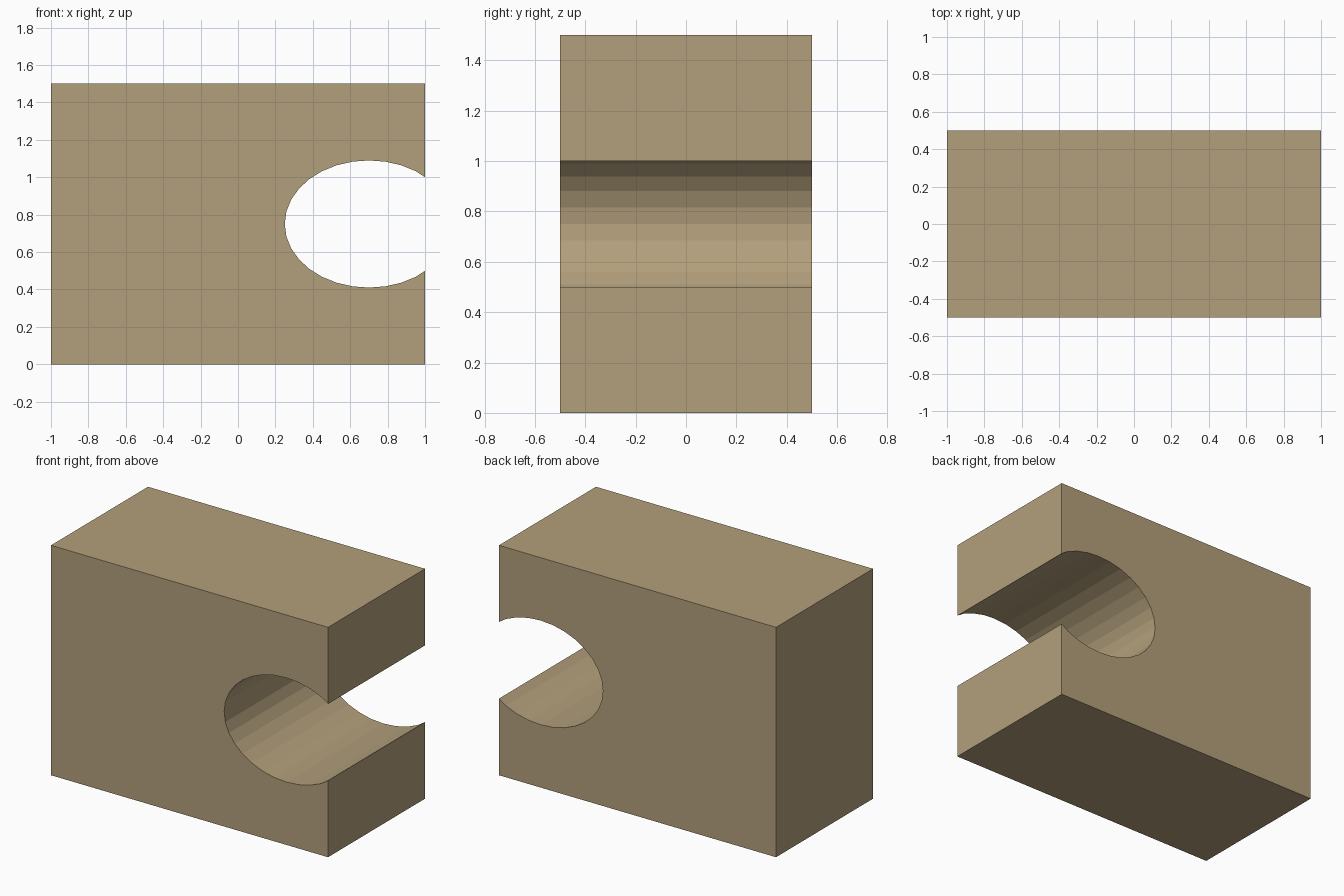
import bpy, bmesh
from math import cos, sin, pi

if "Cube" in bpy.data.objects:
    bpy.data.objects.remove(bpy.data.objects["Cube"])

SEGMENTS = 32            # sides of the full oval
CX, CZ, RX, RZ = 0.70, 0.75, 0.45, 0.34
HALF_DEPTH = 0.5

# Side outline: rectangle with an oval notch breaking through the right edge
notch = [(CX + RX * cos(2 * pi * i / SEGMENTS), CZ + RZ * sin(2 * pi * i / SEGMENTS))
         for i in range(5, SEGMENTS - 4)]
outline = [(1, 1.5), (1, 1.0)] + notch + [(1, 0.5), (1, 0), (-1, 0), (-1, 1.5)]

# Extrude the outline through the depth of the block
bm = bmesh.new()
face = bm.faces.new([bm.verts.new((x, -HALF_DEPTH, z)) for x, z in outline])
extruded = bmesh.ops.extrude_face_region(bm, geom=[face], use_keep_orig=True)["geom"]
bmesh.ops.translate(bm, vec=(0, 2 * HALF_DEPTH, 0),
                    verts=[g for g in extruded if isinstance(g, bmesh.types.BMVert)])
bmesh.ops.recalc_face_normals(bm, faces=bm.faces)

mesh = bpy.data.meshes.new("notched_block")
bm.to_mesh(mesh)
bm.free()
block = bpy.data.objects.new("notched_block", mesh)
bpy.context.collection.objects.link(block)

# Tan material
tan = bpy.data.materials.new("tan")
tan.diffuse_color = (0.45, 0.35, 0.20, 1)
tan.use_nodes = True
tan.node_tree.nodes["Principled BSDF"].inputs["Base Color"].default_value = tan.diffuse_color
mesh.materials.append(tan)
